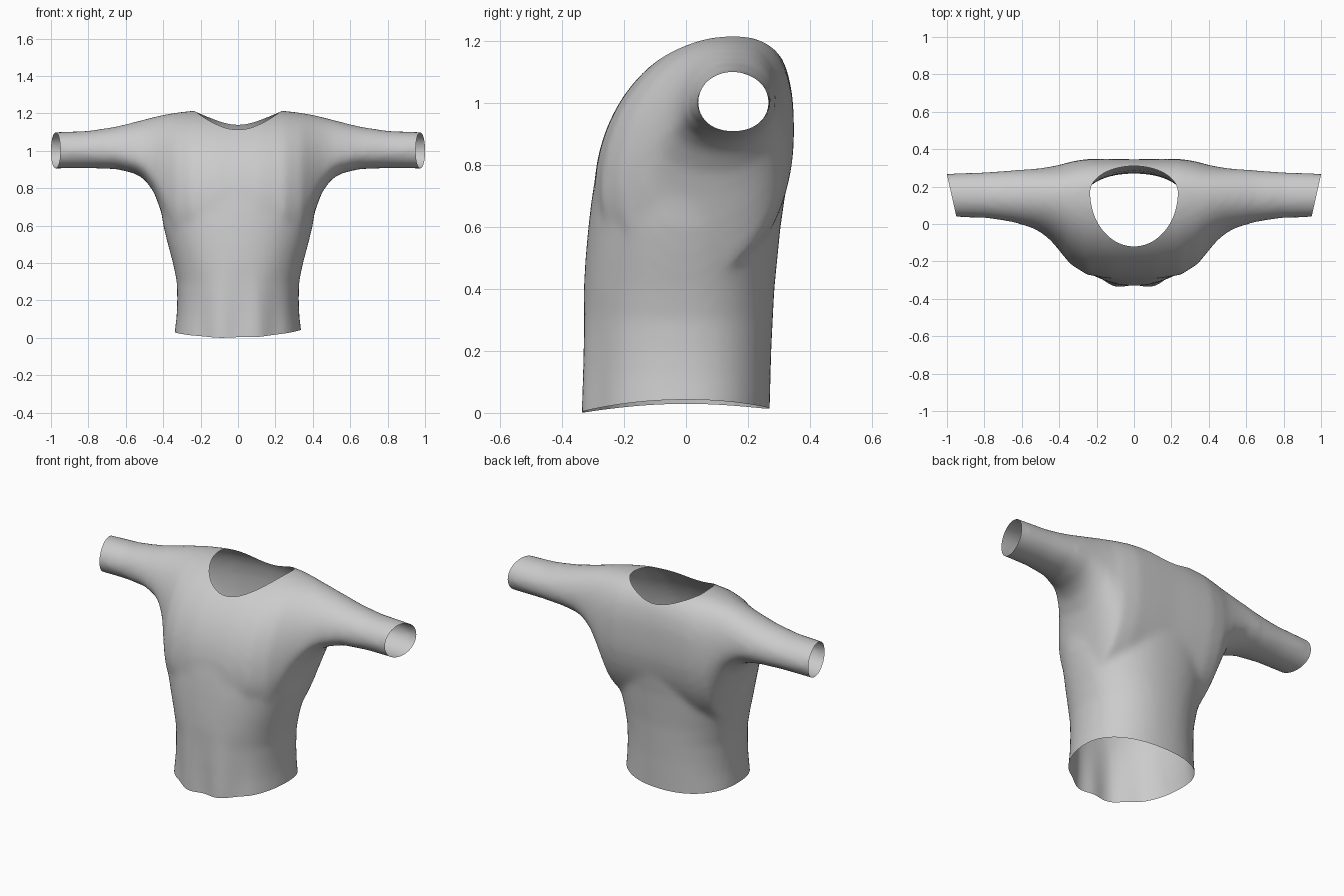
import bpy, bmesh, math

if "Cube" in bpy.data.objects:
    bpy.data.objects.remove(bpy.data.objects["Cube"])

N = 64

def lerp_rows(rows, sub):
    out = []
    for a, b in zip(rows, rows[1:]):
        for i in range(sub):
            t = i / sub
            out.append([p + (q - p) * t for p, q in zip(a, b)])
    out.append(list(rows[-1]))
    return out

def spow(c, e):
    return math.copysign(abs(c) ** e, c)

def loft(bm, rings):
    vs = [[bm.verts.new(p) for p in r] for r in rings]
    for a, b in zip(vs, vs[1:]):
        for i in range(N):
            j = (i + 1) % N
            bm.faces.new((a[i], a[j], b[j], b[i]))
    bm.faces.new(vs[0][::-1])
    bm.faces.new(vs[-1])

def cut(bm, f):
    """Trim away everything where f > 0, with a clean edge at f = 0."""
    new = []
    for e in list(bm.edges):
        a, b = e.verts
        fa, fb = f(a.co), f(b.co)
        if (fa > 0) != (fb > 0):
            t = min(max(fa / (fa - fb), 0.01), 0.99)
            new.append(bmesh.utils.edge_split(e, a, t)[1])
    bmesh.ops.connect_verts(bm, verts=new)
    keep = set(new)
    gone = [v for v in bm.verts if v not in keep and f(v.co) > 0]
    bmesh.ops.delete(bm, geom=gone, context='VERTS')

# Torso rings: z, half width, front y, back y
torso = [(-.1, .348, -.338, .268), (.02, .34, -.336, .27), (.12, .328, -.334, .273),
         (.2, .325, -.333, .275), (.3, .327, -.331, .28), (.4, .348, -.33, .285),
         (.5, .375, -.324, .295), (.6, .40, -.315, .305), (.7, .415, -.303, .32),
         (.8, .42, -.285, .332)]

def torso_ring(r):
    z, w, yf, yb = r
    pts = []
    for i in range(N):
        a = 2 * math.pi * i / N
        x = w * spow(math.cos(a), 2 / 2.2)
        s = spow(math.sin(a), 2 / 2.2)
        y = s * (yb if s > 0 else -yf)
        if s < 0 and abs(x) < .25:      # soft folds at the front hem
            y += .011 * math.cos(math.pi * x / .1) * min(1, max(0, (.4 - z) / .35))
        pts.append((x, y, z))
    return pts

# Shoulder and sleeve sections: x, bottom z, top z, bottom y, front y, front z, back y, back z
half = [(1.06, .904, 1.097, .15, .039, 1.0, .267, 1.0),
        (.8, .907, 1.107, .15, .033, 1.0, .277, 1.0),
        (.65, .902, 1.13, .15, .01, .99, .288, 1.0),
        (.55, .878, 1.155, .13, -.02, .96, .294, 1.0),
        (.5, .848, 1.168, .12, -.045, .92, .299, .98),
        (.45, .78, 1.181, .10, -.085, .86, .306, .96),
        (.42, .70, 1.188, .08, -.118, .82, .312, .94),
        (.39, .6, 1.194, .05, -.155, .77, .318, .92),
        (.34, .44, 1.203, .02, -.215, .73, .333, .9),
        (.25, .4, 1.214, 0, -.272, .71, .348, .9),
        (.12, .4, 1.22, 0, -.295, .7, .348, .9),
        (0, .4, 1.22, 0, -.297, .7, .346, .9)]
sections = half + [(-r[0],) + r[1:] for r in half[-2::-1]]

def sleeve_ring(r):
    x, zb, zt, y0, yf, zf, yk, zk = r
    pts = []
    for i in range(N):
        a = 2 * math.pi * i / N
        c, s = math.cos(a), math.sin(a)
        n = 2 + .9 * max(0, 1 - abs(x) / .7) if c > 0 and s > 0 else 2
        c, s = spow(c, 2 / n), spow(s, 2 / n)
        cy = .15 if s > 0 else y0
        ye, ze = (yk, zk) if c > 0 else (yf, zf)
        y = cy + abs(c) * (ye - cy)
        z = ze + abs(s) * ((zt if s > 0 else zb) - ze)
        pts.append((x, y, z))
    return pts

# Solid body, fused and softened
bm = bmesh.new()
loft(bm, [torso_ring(r) for r in lerp_rows(torso, 3)])
loft(bm, [sleeve_ring(r) for r in lerp_rows(sections, 4)])
bmesh.ops.recalc_face_normals(bm, faces=bm.faces)
mesh = bpy.data.meshes.new("shirt")
bm.to_mesh(mesh)
bm.free()
shirt = bpy.data.objects.new("shirt", mesh)
bpy.context.collection.objects.link(shirt)
rm = shirt.modifiers.new("fuse", 'REMESH')
rm.mode = 'VOXEL'
rm.voxel_size = .018
sm = shirt.modifiers.new("soften", 'SMOOTH')
sm.factor = .5
sm.iterations = 10
dg = bpy.context.evaluated_depsgraph_get()
fused = bpy.data.meshes.new_from_object(shirt.evaluated_get(dg))
shirt.modifiers.clear()

# Openings: hem, cuffs and neck
def hem(p):
    return .036 - .027 * (p.y / .3) ** 2 + .02 * p.x - p.z

def cuff(p):
    return abs(p.x) - (.95 + .05 * (p.y - .04) / .225)

def neck(p):
    dy = (p.y - .17) / (.14 if p.y > .17 else .29)
    return min(1 - math.hypot(p.x / .235, dy), p.z - .95)

bm = bmesh.new()
bm.from_mesh(fused)
bmesh.ops.triangulate(bm, faces=bm.faces)
for f in (hem, cuff, neck):
    cut(bm, f)
for face in bm.faces:
    face.smooth = True
bm.to_mesh(mesh)
bm.free()
